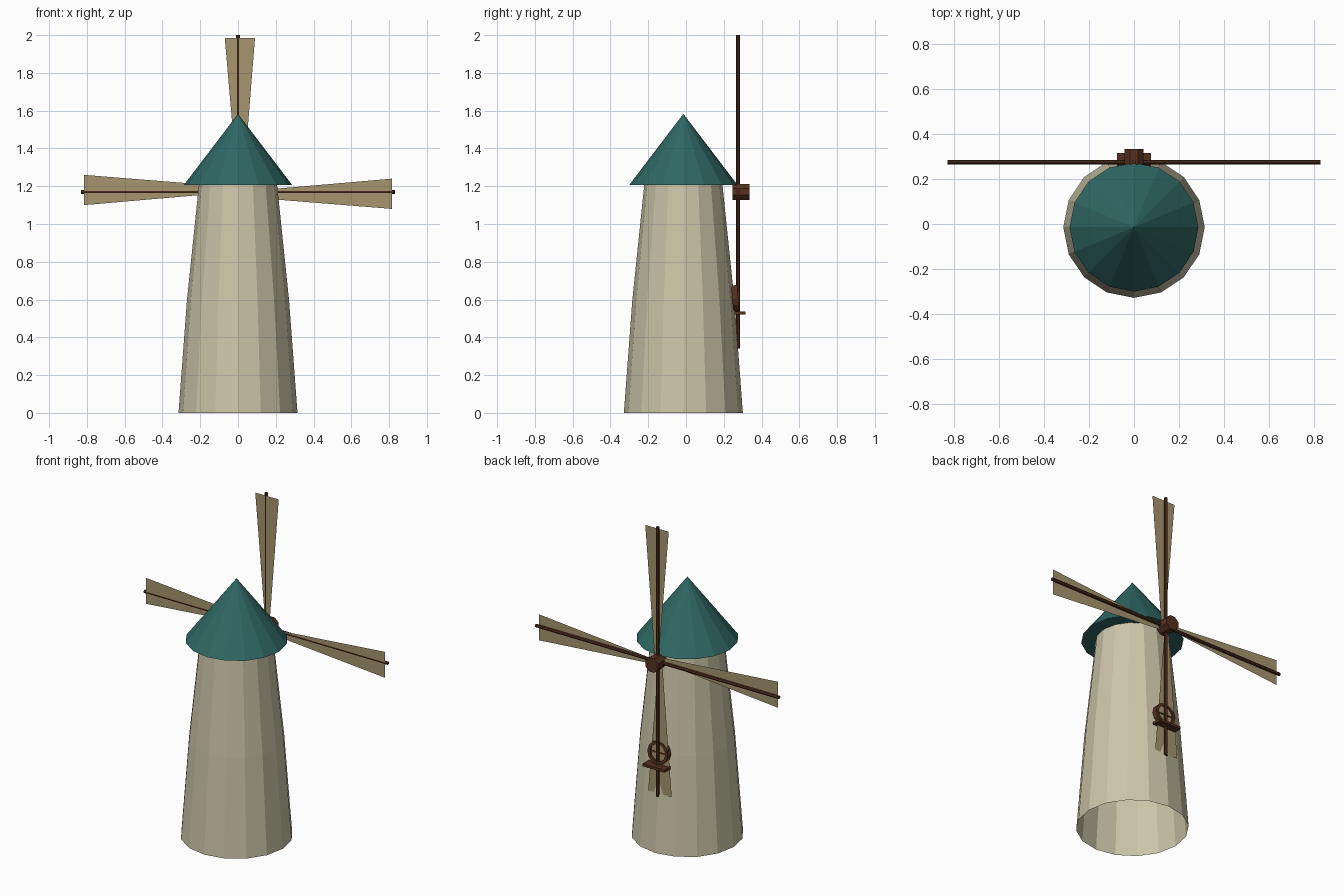
import bpy, bmesh
from math import pi, radians, sin, cos
from mathutils import Matrix, Vector

if "Cube" in bpy.data.objects:
    bpy.data.objects.remove(bpy.data.objects["Cube"])

CY = -0.014                      # tower axis
HUB = Vector((0, 0.276, 1.17))   # sail axis


def material(name, rgb):
    m = bpy.data.materials.new(name)
    m.diffuse_color = (*rgb, 1)
    m.use_nodes = True
    m.node_tree.nodes["Principled BSDF"].inputs["Base Color"].default_value = m.diffuse_color
    return m


STONE = material("stone", (0.60, 0.56, 0.39))
TEAL = material("teal", (0.028, 0.135, 0.125))
CLOTH = material("cloth", (0.38, 0.30, 0.155))
WOOD = material("wood", (0.09, 0.03, 0.014))
AMBER = material("amber", (0.58, 0.21, 0.02))


def finish(name, bm, mat, matrix=Matrix()):
    me = bpy.data.meshes.new(name)
    bm.to_mesh(me)
    bm.free()
    ob = bpy.data.objects.new(name, me)
    ob.matrix_world = matrix
    me.materials.append(mat)
    bpy.context.collection.objects.link(ob)
    return ob


def lathe(name, profile, sides, mat, matrix=Matrix(), closed=False):
    """Spin an (r, z) profile around z with flat sides."""
    bm = bmesh.new()
    rings = []
    for r, z in profile:
        n = sides if r > 0 else 1
        rings.append([bm.verts.new((r * cos(2 * pi * i / sides), r * sin(2 * pi * i / sides), z))
                      for i in range(n)])
    pairs = list(zip(rings, rings[1:])) + ([(rings[-1], rings[0])] if closed else [])
    for a, b in pairs:
        for i in range(sides):
            j = (i + 1) % sides
            quad = [a[i % len(a)], a[j % len(a)], b[j % len(b)], b[i % len(b)]]
            bm.faces.new(list(dict.fromkeys(quad)))
    bmesh.ops.recalc_face_normals(bm, faces=bm.faces)
    return finish(name, bm, mat, matrix)


def rod(name, r, z0, z1, sides, mat, matrix):
    return lathe(name, [(0, z0), (r, z0), (r, z1), (0, z1)], sides, mat, matrix)


def box(name, size, mat, matrix):
    bm = bmesh.new()
    bmesh.ops.create_cube(bm, size=1)
    bmesh.ops.scale(bm, vec=size, verts=bm.verts)
    return finish(name, bm, mat, matrix)


# Tower, open underneath, and overhanging conical roof
axis = Matrix.Translation((0, CY, 0))
lathe("tower", [(0.315, 0), (0.27, 0.6), (0.207, 1.207)], 16, STONE, axis)
lathe("roof", [(0.207, 1.206), (0.287, 1.206), (0, 1.583)], 16, TEAL, axis)

# Hub
rod("hub", 0.046, -0.03, 0.059, 8, WOOD,
    Matrix.Translation(HUB) @ Matrix.Rotation(-pi / 2, 4, 'X') @ Matrix.Rotation(pi / 8, 4, 'Z'))

# Four sails: round spar with a flat tapered cloth just in front of it
for k in range(4):
    turn = Matrix.Translation(HUB) @ Matrix.Rotation(k * pi / 2, 4, 'Y')
    rod(f"spar_{k + 1}", 0.01, 0, 0.83, 8, WOOD, turn)
    bm = bmesh.new()
    bm.faces.new([bm.verts.new((x, -0.008, z)) for x, z in
                  ((-0.002, 0.03), (0.027, 0.03), (0.09, 0.815), (-0.07, 0.815))])
    finish(f"sail_{k + 1}", bm, CLOTH, turn)

# Round window on the back wall: frame, pane, cross bars and sill
wall = Matrix.Translation((0, 0.255, 0.605)) @ Matrix.Rotation(radians(-85), 4, 'X')
lathe("window_frame", [(0.052, -0.01), (0.07, -0.01), (0.07, 0.022), (0.052, 0.022)],
      12, WOOD, wall, closed=True)
rod("window_pane", 0.055, -0.01, 0.008, 12, AMBER, wall)
for k in range(2):
    box(f"window_bar_{k + 1}", (0.11, 0.009, 0.018), WOOD,
        wall @ Matrix.Rotation(k * pi / 2, 4, 'Z') @ Matrix.Translation((0, 0, 0.007)))
box("window_sill", (0.15, 0.06, 0.016), WOOD, Matrix.Translation((0, 0.286, 0.528)))
